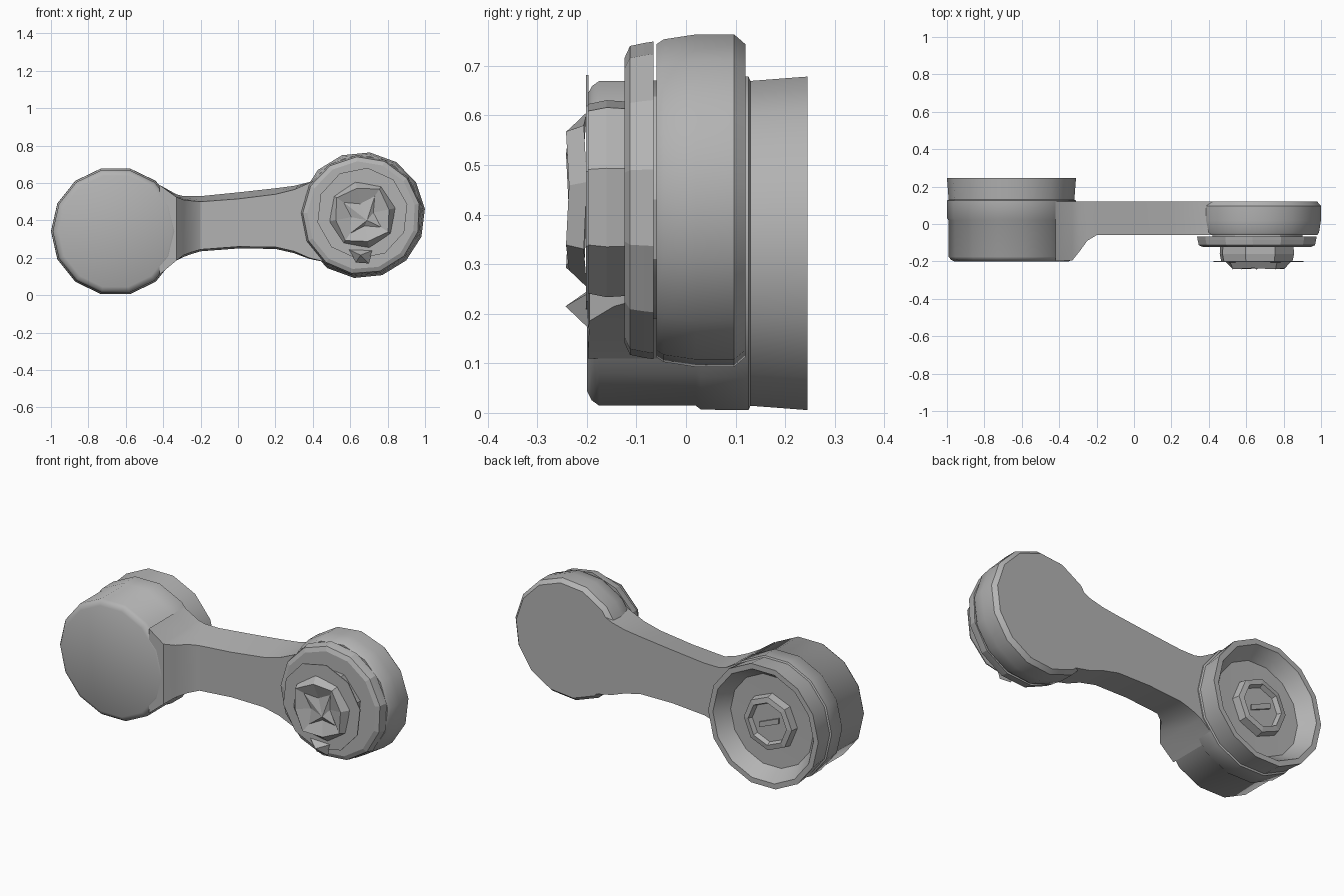
import bpy, bmesh, math

if "Cube" in bpy.data.objects:
    bpy.data.objects.remove(bpy.data.objects["Cube"])

grey = bpy.data.materials.new("worn_grey_metal")
grey.diffuse_color = (0.45, 0.45, 0.45, 1)
grey.use_nodes = True
grey.node_tree.nodes["Principled BSDF"].inputs["Base Color"].default_value = grey.diffuse_color


def finish(name, bm, angle=30):
    bmesh.ops.recalc_face_normals(bm, faces=bm.faces)
    me = bpy.data.meshes.new(name)
    bm.to_mesh(me)
    bm.free()
    me.materials.append(grey)
    ob = bpy.data.objects.new(name, me)
    bpy.context.collection.objects.link(ob)
    if angle:
        bpy.ops.object.select_all(action='DESELECT')
        ob.select_set(True)
        bpy.context.view_layer.objects.active = ob
        bpy.ops.object.shade_smooth_by_angle(angle=math.radians(angle))
    return ob


def turned(name, cx, cz, profile, sides, phase=0.0, angle=30):
    """Closed body turned about the y axis from (y, radius) pairs."""
    bm = bmesh.new()
    rings = []
    for y, r in profile:
        if r == 0:
            rings.append([bm.verts.new((cx, y, cz))] * sides)
        else:
            rings.append([bm.verts.new((cx + r * math.cos(a), y, cz + r * math.sin(a)))
                          for a in (phase + 2 * math.pi * i / sides for i in range(sides))])
    for a, b in zip(rings, rings[1:]):
        for i in range(sides):
            j = (i + 1) % sides
            quad = list(dict.fromkeys((a[i], a[j], b[j], b[i])))
            if len(quad) > 2:
                bm.faces.new(quad)
    return finish(name, bm, angle)


# Large hub with a hollow cup at the back
turned("large_hub", -0.655, 0.342,
       [(-0.2, 0), (-0.2, 0.305), (-0.19, 0.325), (-0.175, 0.336), (0.02, 0.336),
        (0.03, 0.344), (0.126, 0.345), (0.13, 0.336), (0.245, 0.345), (0.245, 0.315),
        (0.2, 0.285), (0.165, 0.26), (0.16, 0)], 14, 0, 48)

# Raised socket inside the cup, with a slot bar
turned("cup_socket", -0.655, 0.342,
       [(0.145, 0), (0.145, 0.16), (0.205, 0.15), (0.21, 0.12), (0.185, 0.11), (0.185, 0)],
       8, 0, 0)
bm = bmesh.new()
bmesh.ops.create_cube(bm, size=1)
for v in bm.verts:
    x, y, z = v.co
    v.co = (-0.655 + x * 0.12, 0.185 + y * 0.02, 0.342 + z * 0.03 - x * 0.05)
finish("socket_slot_bar", bm, 0)

# Small disc at the other end, bevelled on both rims
turned("small_disc", 0.663, 0.428,
       [(-0.06, 0), (-0.06, 0.318), (-0.045, 0.328), (0.02, 0.338), (0.097, 0.338),
        (0.12, 0.318), (0.12, 0)], 14, 0.1)

# Arm: lofted sections (x, front y, front top, back top, front bottom, back bottom)
sections = [
    (-0.42, -0.198, 0.59, 0.59, 0.11, 0.11),
    (-0.33, -0.195, 0.525, 0.54, 0.185, 0.185),
    (-0.29, -0.145, 0.51, 0.53, 0.215, 0.205),
    (-0.25, -0.09, 0.505, 0.53, 0.23, 0.22),
    (-0.20, -0.06, 0.50, 0.53, 0.245, 0.235),
    (0.00, -0.058, 0.515, 0.55, 0.26, 0.25),
    (0.20, -0.058, 0.54, 0.572, 0.258, 0.248),
    (0.30, -0.058, 0.565, 0.585, 0.235, 0.225),
    (0.38, -0.058, 0.60, 0.605, 0.20, 0.195),
    (0.50, -0.057, 0.66, 0.66, 0.17, 0.17),
]
bm = bmesh.new()
loops = []
for x, yf, tf, tb, bf, bb in sections:
    outline = [(yf, tf), (0.03, (tf + tb) / 2), (0.12, tb),
               (0.12, bb), (0.03, (bf + bb) / 2), (yf, bf)]
    loops.append([bm.verts.new((x, y, z)) for y, z in outline])
for a, b in zip(loops, loops[1:]):
    for i in range(6):
        j = (i + 1) % 6
        bm.faces.new((a[i], a[j], b[j], b[i]))
bm.faces.new(loops[0])
bm.faces.new(loops[-1])
finish("arm", bm)

# Washer, nut and thin flange stacked on the small disc
turned("spacer", 0.66, 0.43, [(-0.07, 0), (-0.07, 0.24), (-0.05, 0.24), (-0.05, 0)], 12)
turned("washer", 0.66, 0.427,
       [(-0.124, 0), (-0.124, 0.29), (-0.113, 0.314), (-0.085, 0.32), (-0.066, 0.323),
        (-0.066, 0)], 13, 0.2, 0)
turned("nut", 0.657, 0.432,
       [(-0.197, 0), (-0.197, 0.2), (-0.16, 0.208), (-0.118, 0.205), (-0.118, 0)],
       8, 0.3, 0)
turned("nut_flange", 0.665, 0.438,
       [(-0.202, 0), (-0.202, 0.245), (-0.197, 0.245), (-0.197, 0)], 10, 0.2, 0)

# Faceted bolt head with a dished star centre
bm = bmesh.new()
centre = bm.verts.new((0.69, -0.232, 0.40))
rings = []
for y, r, wobble in ((-0.2, 0.18, 0.0), (-0.236, 0.155, 0.01), (-0.212, 0.09, 0.03)):
    ring = []
    for i in range(8):
        a = 2 * math.pi * i / 8 + 0.2
        rr = r + (wobble if i % 2 else -wobble)
        ring.append(bm.verts.new((0.665 + rr * math.cos(a), y - (0.006 if i % 2 else 0),
                                  0.43 + rr * math.sin(a))))
    rings.append(ring)
for a, b in zip(rings, rings[1:]):
    for i in range(8):
        j = (i + 1) % 8
        bm.faces.new((a[i], a[j], b[j], b[i]))
for i in range(8):
    bm.faces.new((rings[2][i], rings[2][(i + 1) % 8], centre))
bm.faces.new(rings[0])
finish("bolt_head", bm, 0)

# Bent locking tab below the bolt
bm = bmesh.new()
base = [bm.verts.new(p) for p in ((0.59, -0.2, 0.245), (0.72, -0.2, 0.24),
                                  (0.70, -0.196, 0.17), (0.63, -0.196, 0.175))]
tip = bm.verts.new((0.655, -0.243, 0.215))
bm.faces.new(base)
for i in range(4):
    bm.faces.new((base[i], base[(i + 1) % 4], tip))
finish("locking_tab", bm, 0)
